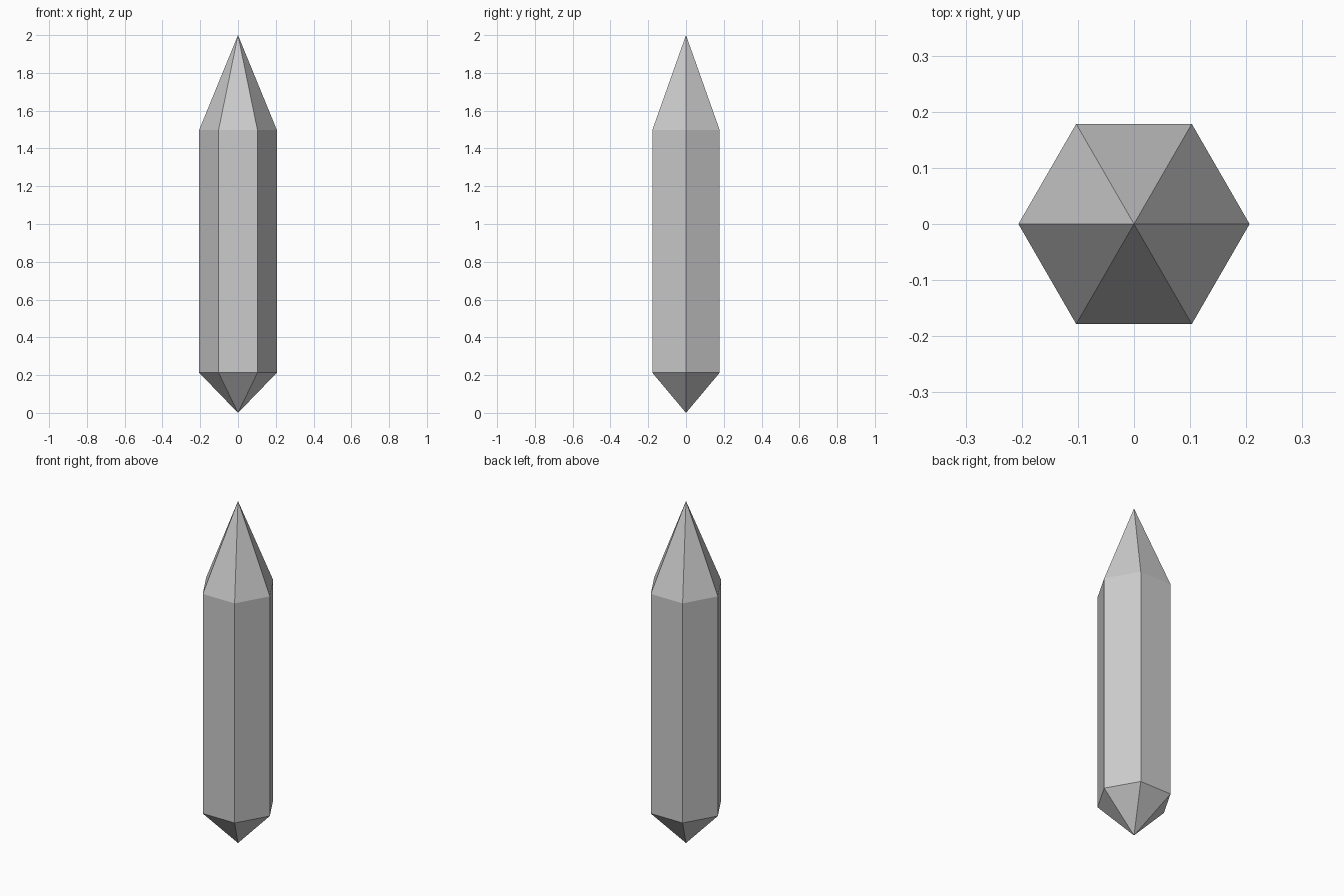
import bpy, bmesh
from math import cos, sin, tau

if "Cube" in bpy.data.objects:
    bpy.data.objects.remove(bpy.data.objects["Cube"])

SIDES, RADIUS = 6, 0.206
TIP_Z, LOWER_Z, UPPER_Z, TOP_Z = 0.0, 0.213, 1.497, 2.0

bm = bmesh.new()


def ring(z):
    return [bm.verts.new((RADIUS * cos(tau * i / SIDES), RADIUS * sin(tau * i / SIDES), z))
            for i in range(SIDES)]


# Hexagonal shaft with a short point below and a long point above
lower, upper = ring(LOWER_Z), ring(UPPER_Z)
bottom_tip = bm.verts.new((0, 0, TIP_Z))
top_tip = bm.verts.new((0, 0, TOP_Z))
for i in range(SIDES):
    j = (i + 1) % SIDES
    bm.faces.new((lower[i], lower[j], upper[j], upper[i]))
    bm.faces.new((upper[i], upper[j], top_tip))
    bm.faces.new((lower[j], lower[i], bottom_tip))

mesh = bpy.data.meshes.new("crystal")
bm.to_mesh(mesh)
bm.free()
bpy.context.collection.objects.link(bpy.data.objects.new("crystal", mesh))
